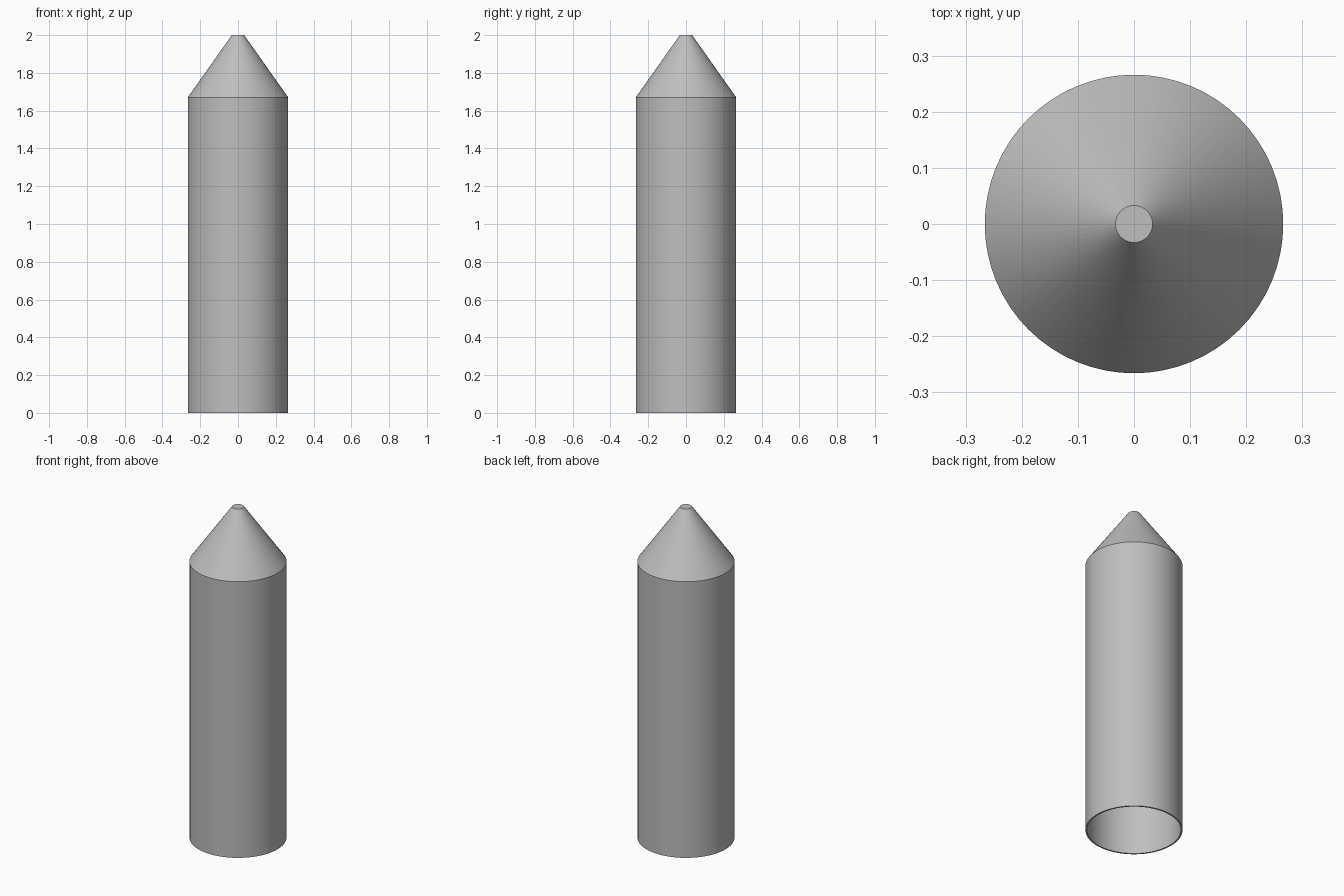
import bpy
import bmesh
from math import tau, radians
from mathutils import Matrix, Vector

cube = bpy.data.objects.get("Cube")
if cube:
    bpy.data.objects.remove(cube, do_unlink=True)

SIDES = 64
RADIUS, TIP_RADIUS, WALL = 0.266, 0.033, 0.009
SHOULDER, HEIGHT = 1.67, 2.0

grey = bpy.data.materials.new("plain grey")
grey.use_nodes = True
colour = (0.52, 0.52, 0.52, 1)
grey.diffuse_color = colour
grey.node_tree.nodes["Principled BSDF"].inputs["Base Color"].default_value = colour


def lathe(name, profile):
    """Spin a radius and height profile around the z axis."""
    bm = bmesh.new()
    points = [bm.verts.new((r, 0, z)) for r, z in profile]
    edges = [bm.edges.new(pair) for pair in zip(points, points[1:])]
    bmesh.ops.spin(bm, geom=points + edges, cent=(0, 0, 0), axis=(0, 0, 1),
                   angle=tau, steps=SIDES)
    bmesh.ops.remove_doubles(bm, verts=bm.verts, dist=0.0001)
    bmesh.ops.recalc_face_normals(bm, faces=bm.faces)
    mesh = bpy.data.meshes.new(name)
    bm.to_mesh(mesh)
    bm.free()
    mesh.materials.append(grey)
    obj = bpy.data.objects.new(name, mesh)
    bpy.context.collection.objects.link(obj)
    bpy.ops.object.select_all(action="DESELECT")
    obj.select_set(True)
    bpy.context.view_layer.objects.active = obj
    bpy.ops.object.shade_smooth_by_angle(angle=radians(30))
    return obj


# Hollow tube with a tapered nose, closed at the tip and open at the base
inner = RADIUS - WALL
lathe("hollow_pointed_tube", [
    (0, HEIGHT),
    (TIP_RADIUS, HEIGHT),
    (RADIUS, SHOULDER),
    (RADIUS, 0),
    (inner, 0),
    (inner, SHOULDER - WALL / 2),
    (TIP_RADIUS - WALL / 2, HEIGHT - WALL),
    (0, HEIGHT - WALL),
])
